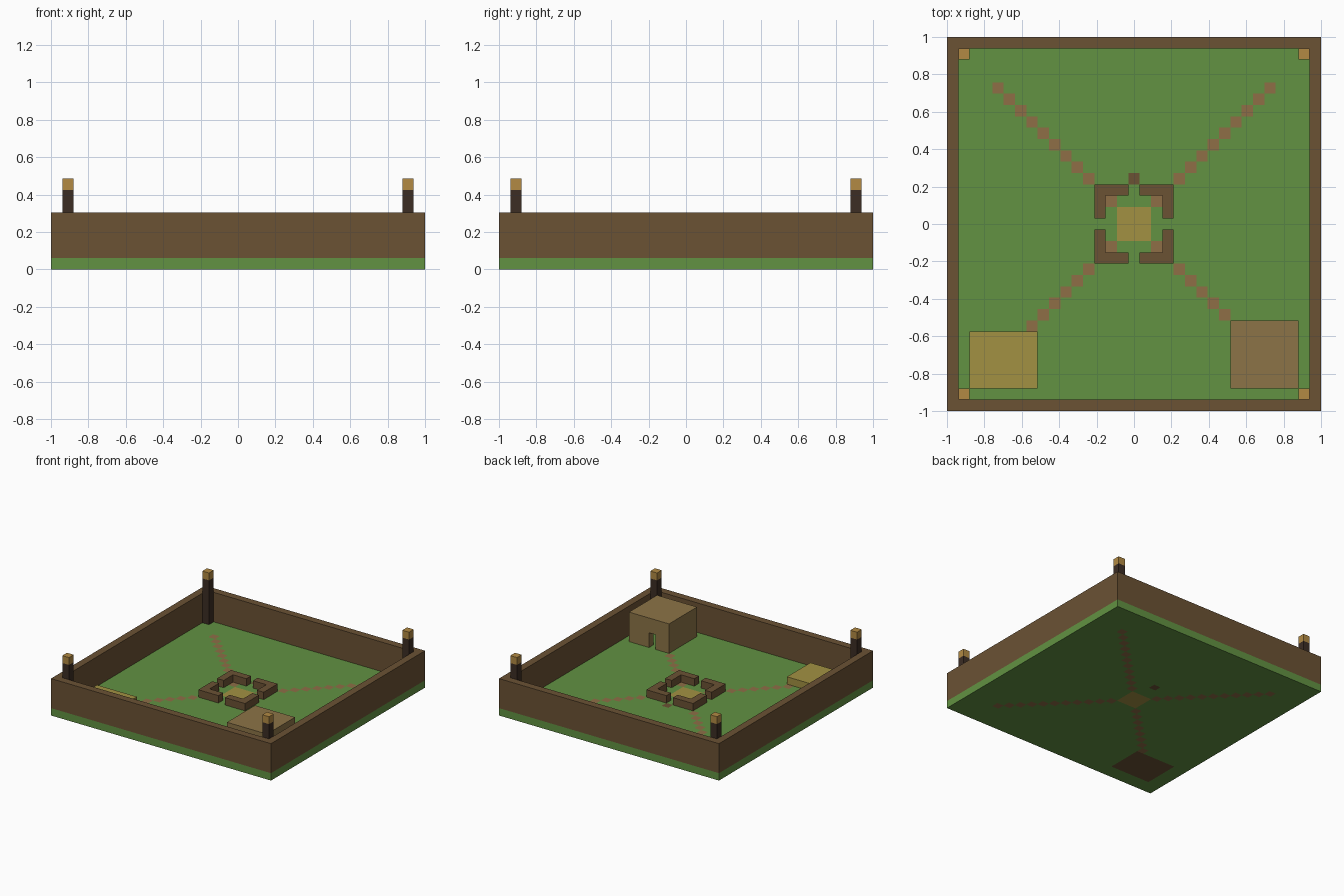
import bpy
import bmesh
from mathutils import Vector

cube = bpy.data.objects.get("Cube")
if cube:
    bpy.data.objects.remove(cube, do_unlink=True)

N = 66           # blocks along each side
U = 2 / N        # size of one block
C = N // 2       # middle block line


def material(name, rgb):
    def linear(c):
        c /= 255
        return c / 12.92 if c <= 0.04045 else ((c + 0.055) / 1.055) ** 2.4
    col = (*[linear(c) for c in rgb], 1)
    m = bpy.data.materials.new(name)
    m.use_nodes = True
    m.diffuse_color = col
    m.node_tree.nodes["Principled BSDF"].inputs["Base Color"].default_value = col
    return m


GRASS = material("grass green", (98, 146, 66))
WOOD = material("wood brown", (107, 82, 52))
DARK = material("dark post brown", (60, 45, 36))
LAMP = material("lamp amber", (178, 138, 68))
STRAW = material("straw yellow", (162, 145, 66))
CLAY = material("hut tan", (140, 116, 71))
PATH = material("path brown", (142, 110, 70))


def finish(name, bm, mats):
    me = bpy.data.meshes.new(name)
    bm.to_mesh(me)
    bm.free()
    for m in mats:
        me.materials.append(m)
    ob = bpy.data.objects.new(name, me)
    bpy.context.collection.objects.link(ob)
    return ob


def boxes(name, mat, *ranges):
    """One object of boxes given in blocks as (x0, x1, y0, y1, z0, z1)."""
    bm = bmesh.new()
    for x0, x1, y0, y1, z0, z1 in ranges:
        made = bmesh.ops.create_cube(bm, size=1)["verts"]
        for v in made:
            v.co = Vector((((x0 + x1) / 2 - C) + v.co.x * (x1 - x0),
                           ((y0 + y1) / 2 - C) + v.co.y * (y1 - y0),
                           (z0 + z1) / 2 + v.co.z * (z1 - z0))) * U
    return finish(name, bm, [mat])


def ground_index(x, y):
    """Colour slot of a ground tile from its centre, in blocks from the middle."""
    if abs(x) < 3 and abs(y) < 3:
        return 3                                   # central floor
    if abs(x) < 1 and 7 < y < 9:
        return 1                                   # marker tile
    if -29 < x < -17 and -29 < y < -19:
        return 1                                   # soil under the straw
    if abs(abs(x) - abs(y)) < 0.5 and abs(x) < 25:
        return 2                                   # diagonal paths
    return 0


# Ground slab in tiles two blocks wide, coloured through its full thickness
bm = bmesh.new()
bmesh.ops.create_grid(bm, x_segments=C, y_segments=C, size=1)
top = bmesh.ops.extrude_face_region(bm, geom=bm.faces[:])["geom"]
for v in top:
    if isinstance(v, bmesh.types.BMVert):
        v.co.z = 2 * U
bmesh.ops.recalc_face_normals(bm, faces=bm.faces[:])
for f in bm.faces:
    c = f.calc_center_median() / U
    f.material_index = ground_index(c.x, c.y)
finish("ground", bm, [GRASS, WOOD, PATH, STRAW])

# Perimeter wall
boxes("perimeter_wall", WOOD,
      (0, N, 0, 2, 2, 10), (0, N, N - 2, N, 2, 10),
      (0, 2, 2, N - 2, 2, 10), (N - 2, N, 2, N - 2, 2, 10))


def span(a, b, s):
    """Distances a..b from the middle, on the side given by the sign s."""
    return tuple(sorted((C + s * a, C + s * b)))


# Corner lamp posts and the low central corner walls, repeated in each quarter
for side, sx in (("left", 1), ("right", -1)):
    for end, sy in (("front", -1), ("back", 1)):
        tag = end + "_" + side
        post = span(29, 31, sx) + span(29, 31, sy)
        boxes("post_" + tag, DARK, post + (2, 14))
        boxes("lamp_" + tag, LAMP, post + (14, 16))
        boxes("corner_wall_" + tag, WOOD,
              span(1, 7, sx) + span(5, 7, sy) + (2, 4),
              span(5, 7, sx) + span(1, 5, sy) + (2, 4))

# Straw bed
boxes("straw_bed", STRAW, (4, 16, 4, 14, 2, 4))

# Hollow hut with a doorway towards the yard
boxes("hut_walls", CLAY,
      (50, 62, 4, 6, 2, 8), (50, 52, 6, 14, 2, 8), (60, 62, 6, 14, 2, 8),
      (50, 54, 14, 16, 2, 8), (56, 62, 14, 16, 2, 8), (54, 56, 14, 16, 6, 8))
boxes("hut_roof", CLAY, (50, 62, 4, 16, 8, 10))
